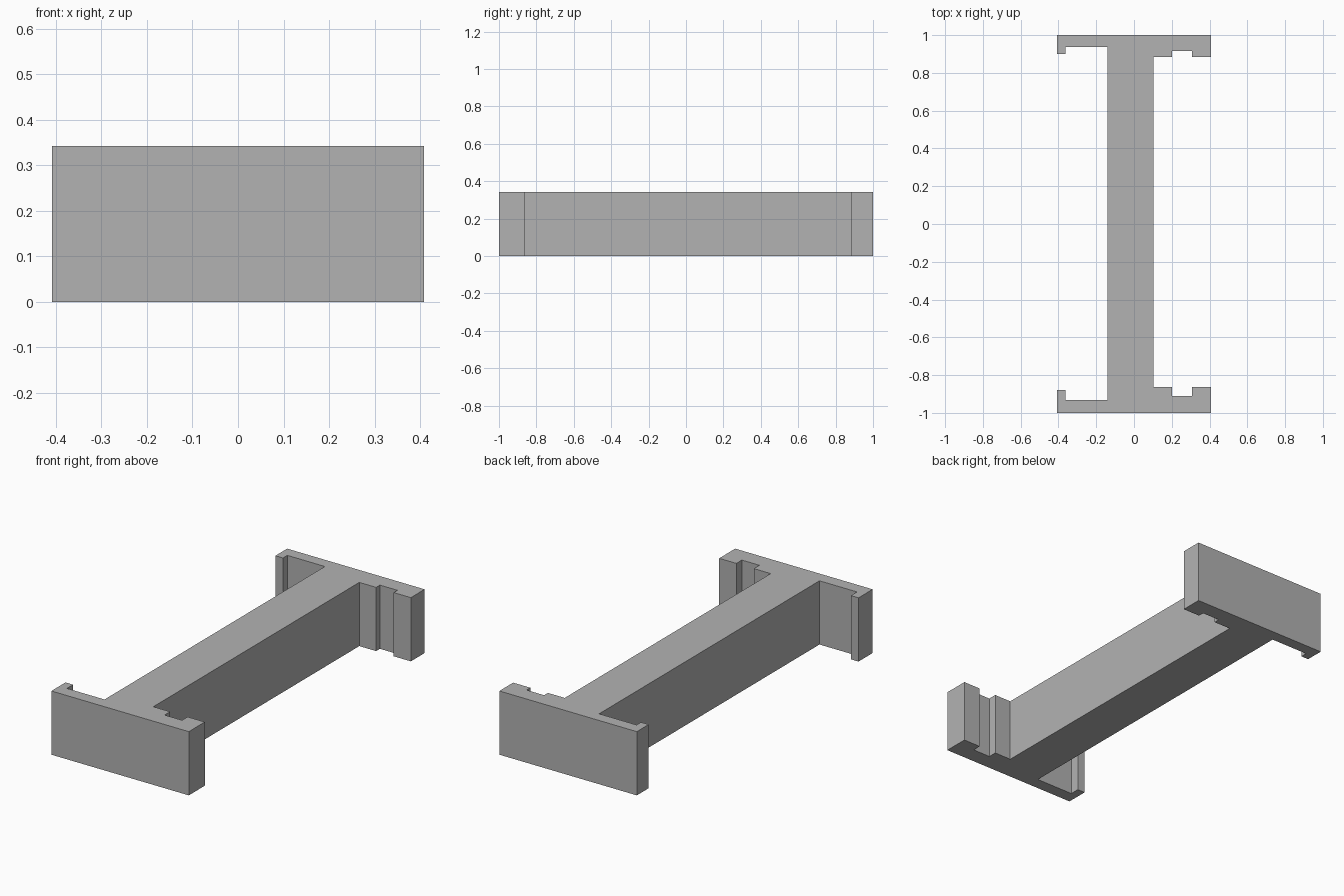
import bpy
import bmesh

cube = bpy.data.objects.get("Cube")
if cube:
    bpy.data.objects.remove(cube, do_unlink=True)

HEIGHT = 0.342
HALF_WIDTH = 0.408

grey = bpy.data.materials.new("plain_grey")
grey.use_nodes = True
colour = (0.448, 0.448, 0.448, 1)
grey.diffuse_color = colour
grey.node_tree.nodes["Principled BSDF"].inputs["Base Color"].default_value = colour


def flange(side, lip, recess, block, notch):
    """Inner edge of one end plate, from its left lip to its notched block."""
    w = HALF_WIDTH
    left = [(-w, side), (-w, lip), (-0.363, lip), (-0.363, recess), (-0.14, recess)]
    right = [(0.102, block), (0.202, block), (0.202, notch),
             (0.306, notch), (0.306, block), (w, block), (w, side)]
    return left, right


# Beam outline: two lipped end plates joined by a thick web
front_left, front_right = flange(-1, -0.88, -0.932, -0.864, -0.911)
back_left, back_right = flange(1, 0.90, 0.937, 0.883, 0.915)
outline = front_right[::-1] + back_right + back_left + front_left[::-1]

# Extrude the outline upward
bm = bmesh.new()
base = bm.faces.new([bm.verts.new((x, y, 0)) for x, y in outline])
raised = bmesh.ops.extrude_face_region(bm, geom=[base], use_keep_orig=True)["geom"]
bmesh.ops.translate(bm, vec=(0, 0, HEIGHT),
                    verts=[v for v in raised if isinstance(v, bmesh.types.BMVert)])
bmesh.ops.recalc_face_normals(bm, faces=bm.faces)

mesh = bpy.data.meshes.new("flanged_beam")
bm.to_mesh(mesh)
bm.free()
mesh.materials.append(grey)
beam = bpy.data.objects.new("flanged_beam", mesh)
bpy.context.collection.objects.link(beam)
